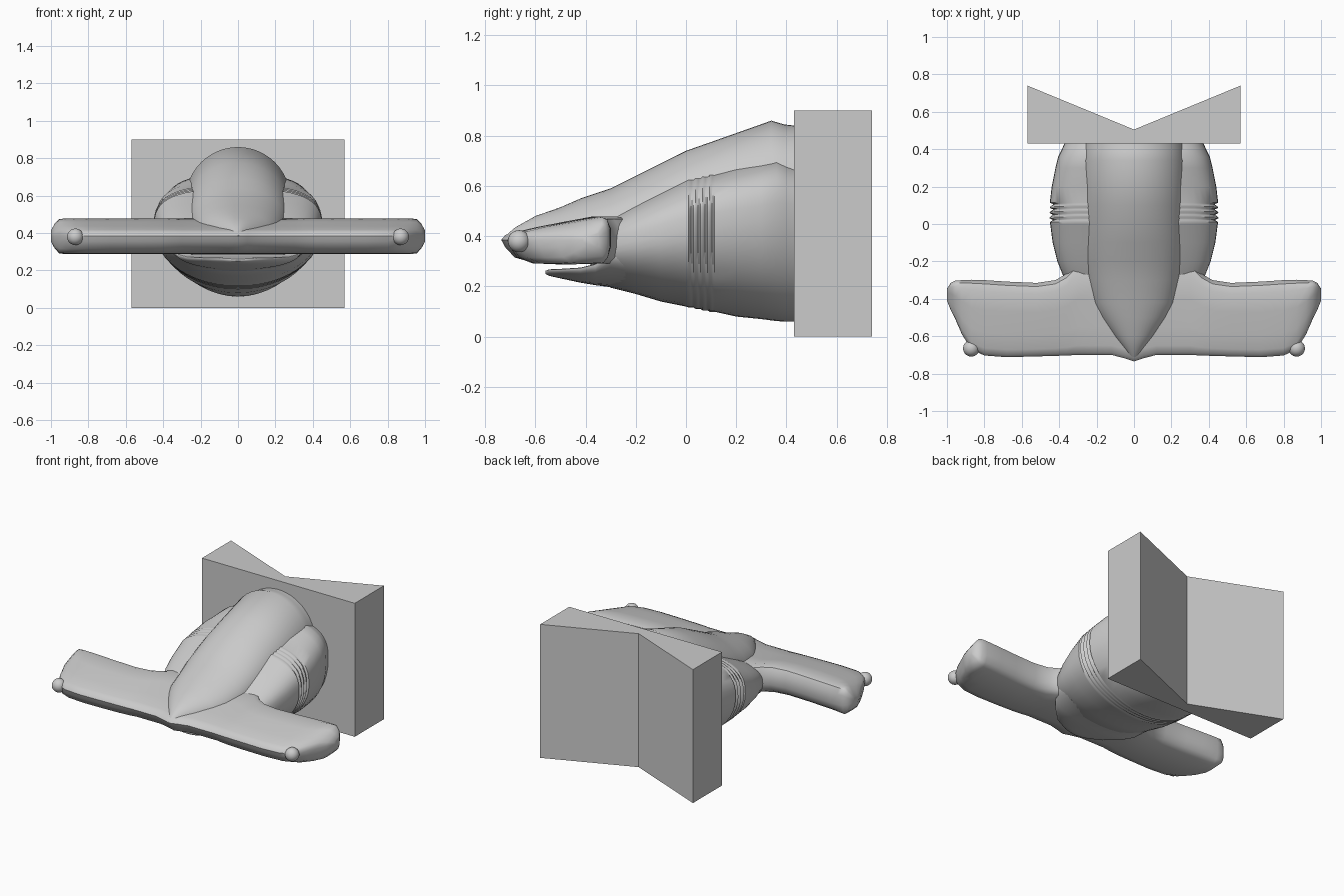
import bpy
import bmesh
from math import sin, cos, pi, radians

if "Cube" in bpy.data.objects:
    bpy.data.objects.remove(bpy.data.objects["Cube"])

grey = bpy.data.materials.new("plain_grey")
grey.use_nodes = True
grey.diffuse_color = (0.6, 0.6, 0.6, 1)
grey.node_tree.nodes["Principled BSDF"].inputs["Base Color"].default_value = (0.6, 0.6, 0.6, 1)


def finish(name, bm, angle=None):
    bmesh.ops.remove_doubles(bm, verts=bm.verts, dist=0.0005)
    bmesh.ops.recalc_face_normals(bm, faces=bm.faces)
    mesh = bpy.data.meshes.new(name)
    bm.to_mesh(mesh)
    bm.free()
    mesh.materials.append(grey)
    obj = bpy.data.objects.new(name, mesh)
    bpy.context.collection.objects.link(obj)
    if angle:
        bpy.ops.object.select_all(action="DESELECT")
        obj.select_set(True)
        bpy.context.view_layer.objects.active = obj
        bpy.ops.object.shade_smooth_by_angle(angle=radians(angle))
    return obj


def loft(name, rings, angle=40):
    """Skin closed rings of equal length and cap both ends."""
    bm = bmesh.new()
    loops = [[bm.verts.new(p) for p in ring] for ring in rings]
    n = len(loops[0])
    for a, b in zip(loops, loops[1:]):
        for i in range(n):
            j = (i + 1) % n
            bm.faces.new((a[i], a[j], b[j], b[i]))
    bm.faces.new(loops[0])
    bm.faces.new(loops[-1])
    return finish(name, bm, angle)


def power(v, p):
    return abs(v) ** p * (1 if v >= 0 else -1)


def section(y, width, top, middle, bottom, upper=2.0, dent=0.0, n=48):
    """Upright ring with a separate upper and lower curve."""
    ring = []
    for i in range(n):
        c, s = cos(2 * pi * i / n), sin(2 * pi * i / n)
        e = 2 / upper if s > 0 else 1
        side = width - dent * max(0, 1 - (s / 0.8) ** 2)
        height = top - middle if s > 0 else middle - bottom
        ring.append((side * power(c, e), y, middle + height * power(s, e)))
    return ring


# Trunk with full cheeks and four gill slits
trunk = [(-0.38, 0.30, 0.43, 0.34, 0.25), (-0.3, 0.37, 0.475, 0.36, 0.195),
         (-0.2, 0.41, 0.53, 0.38, 0.17), (-0.1, 0.435, 0.58, 0.40, 0.14),
         (0, 0.448, 0.63, 0.42, 0.12)]
rings = [section(*s, upper=3) for s in trunk]
for k in range(4):
    y = 0.02 + k * 0.028
    t = y / 0.2
    shape = (0.45 - 0.006 * t, 0.63 + 0.05 * t, 0.42 + 0.03 * t, 0.12 - 0.04 * t)
    for offset, dent in ((-0.01, 0), (0, 0.014), (0.003, 0.014), (0.01, -0.003)):
        rings.append(section(y + offset, *shape, upper=3, dent=dent))
for s in [(0.2, 0.44, 0.68, 0.45, 0.08), (0.3, 0.42, 0.70, 0.46, 0.07),
          (0.36, 0.405, 0.715, 0.47, 0.062), (0.4, 0.385, 0.70, 0.47, 0.06),
          (0.435, 0.37, 0.69, 0.47, 0.06)]:
    rings.append(section(*s, upper=3))
loft("trunk", rings)

# Raised back running down to the pointed snout
back = [(-0.735, 0.003, 0.387, 0.384), (-0.68, 0.045, 0.435, 0.385),
        (-0.6, 0.11, 0.48, 0.39), (-0.5, 0.18, 0.515, 0.40),
        (-0.42, 0.22, 0.55, 0.41), (-0.3, 0.245, 0.59, 0.43),
        (-0.2, 0.26, 0.64, 0.46), (-0.1, 0.27, 0.69, 0.48),
        (0, 0.275, 0.74, 0.50), (0.1, 0.28, 0.775, 0.52),
        (0.34, 0.28, 0.86, 0.58), (0.39, 0.275, 0.845, 0.58),
        (0.435, 0.27, 0.84, 0.58)]
loft("raised_back", [section(y, w, t, m, m - 0.6 * (t - m)) for y, w, t, m in back])

# Lower jaw with a flat upper edge
jaw = [(-0.56, 0.02, 0.262, 0.25), (-0.545, 0.10, 0.268, 0.242),
       (-0.5, 0.19, 0.27, 0.232), (-0.42, 0.275, 0.275, 0.215),
       (-0.36, 0.325, 0.29, 0.205), (-0.3, 0.366, 0.34, 0.197),
       (-0.24, 0.37, 0.34, 0.185)]
loft("lower_jaw", [section(y, w, t, t - 0.004, b, upper=6) for y, w, t, b in jaw])

# Wide flat head: side profile as (depth fraction, height)
profile = [(0, 0.385), (0.03, 0.405), (0.1, 0.418), (0.3, 0.437), (0.6, 0.46),
           (0.85, 0.478), (0.95, 0.468), (1, 0.43), (1, 0.36), (0.96, 0.315),
           (0.88, 0.292), (0.5, 0.288), (0.25, 0.292), (0.1, 0.315), (0.03, 0.355)]
# Half span as (x, front y, back y, thickness)
span = [(0, -0.735, -0.2, 1), (0.05, -0.718, -0.2, 1), (0.12, -0.7, -0.2, 1),
        (0.3, -0.7, -0.2, 1), (0.36, -0.703, -0.265, 1), (0.42, -0.705, -0.3, 1),
        (0.52, -0.708, -0.315, 1), (0.68, -0.712, -0.308, 1), (0.8, -0.703, -0.3, 1),
        (0.87, -0.67, -0.298, 1), (0.92, -0.59, -0.3, 1), (0.955, -0.51, -0.303, 0.97),
        (0.98, -0.46, -0.315, 0.7), (1.0, -0.41, -0.345, 0.32)]
full = [(-x, f, b, t) for x, f, b, t in reversed(span[1:])] + span
loft("wide_head", [[(x, f + (b - f) * u, 0.385 + (z - 0.385) * t) for u, z in profile]
                   for x, f, b, t in full], angle=45)

# Eyes
for side, label in ((1, "left_eye"), (-1, "right_eye")):
    bm = bmesh.new()
    bmesh.ops.create_uvsphere(bm, u_segments=24, v_segments=14, radius=0.044)
    bmesh.ops.translate(bm, verts=bm.verts, vec=(side * 0.87, -0.665, 0.38))
    finish(label, bm, 60)

# Mounting block with a notched rear
outline = [(-0.57, 0.43), (0.57, 0.43), (0.57, 0.74), (0, 0.505), (-0.57, 0.74)]
loft("mounting_block", [[(x, y, z) for x, y in outline] for z in (0, 0.9)], angle=None)
